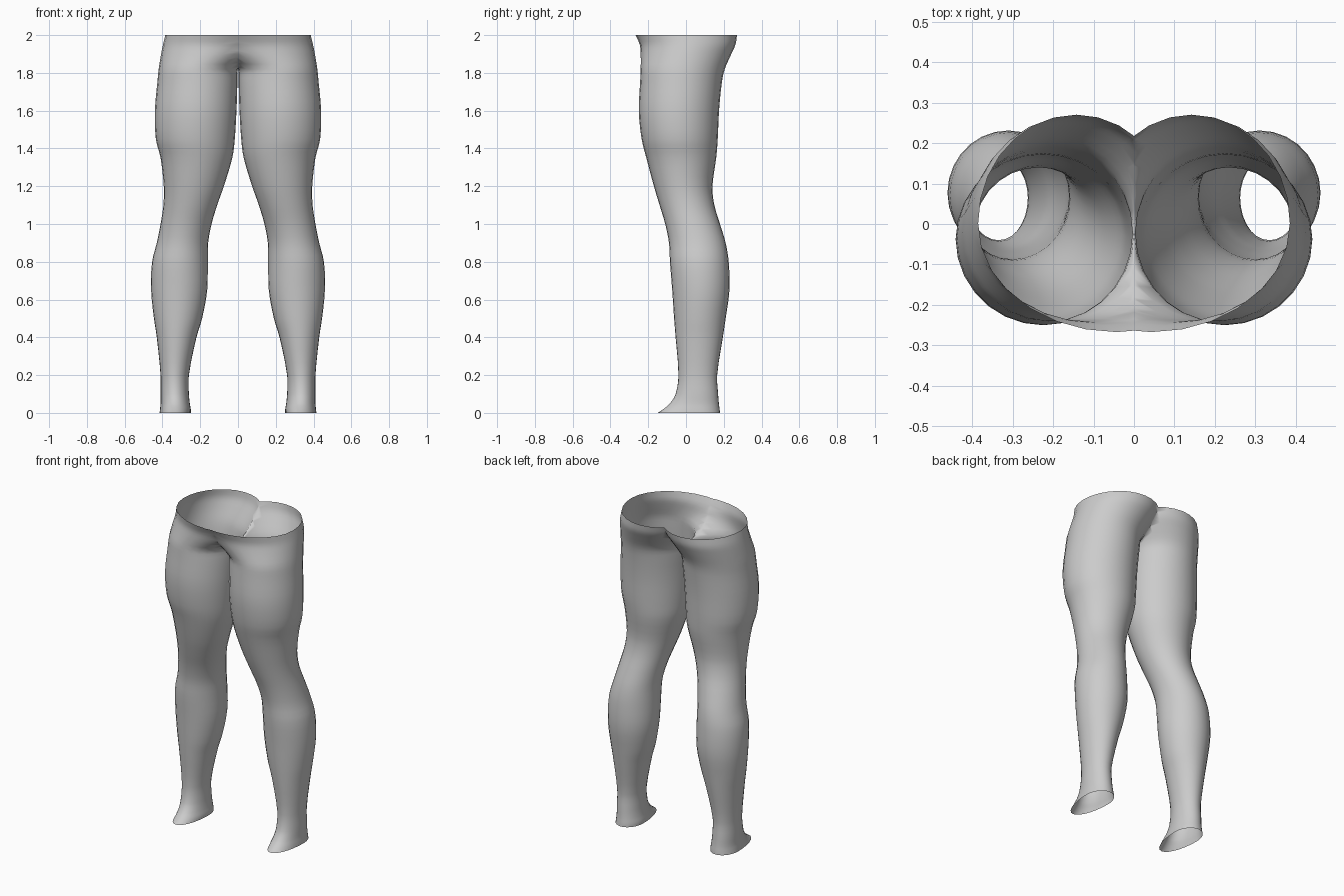
import bpy
import bmesh
import math

SIDES = 28      # points round each ring
STEPS = 3       # rings between two profile rows
FRONT_SPREAD = 3  # how much faster the belly joins than the seat

# Profile rows of one leg: height, inner x, outer x, front y, back y
PROFILE = [
    (0, .25, .415, -.15, .18),
    (.02, .25, .413, -.12, .178),
    (.05, .255, .41, -.085, .174),
    (.1, .26, .41, -.055, .17),
    (.2, .26, .41, -.04, .165),
    (.4, .22, .43, -.055, .195),
    (.5, .19, .445, -.063, .21),
    (.65, .163, .46, -.073, .23),
    (.8, .16, .455, -.085, .226),
    (.9, .158, .43, -.09, .21),
    (1, .14, .41, -.11, .18),
    (1.1, .11, .395, -.14, .15),
    (1.2, .075, .393, -.17, .14),
    (1.35, .03, .41, -.21, .16),
    (1.45, .017, .435, -.235, .168),
    (1.6, .008, .44, -.25, .175),
    (1.75, .003, .427, -.243, .19),
    (1.82, 0, .42, -.24, .205),
    (1.9, -.045, .407, -.24, .24),
    (1.95, -.075, .397, -.245, .262),
    (2, -.1, .385, -.267, .27),
]


def make_material(name, colour):
    mat = bpy.data.materials.new(name)
    mat.use_nodes = True
    mat.diffuse_color = colour
    mat.node_tree.nodes["Principled BSDF"].inputs["Base Color"].default_value = colour
    return mat


def slope(i, col):
    """Tangent of one profile column at row i."""
    a = PROFILE[max(i - 1, 0)]
    b = PROFILE[min(i + 1, len(PROFILE) - 1)]
    return (b[col] - a[col]) / (b[0] - a[0])


def smooth_rows():
    """Yield the profile refined with cubic curves."""
    for i in range(len(PROFILE) - 1):
        a, b = PROFILE[i], PROFILE[i + 1]
        h = b[0] - a[0]
        for s in range(STEPS):
            t = s / STEPS
            blend = t * t * (3 - 2 * t)
            row = [a[0] + h * t]
            for col in range(1, len(a)):
                row.append(a[col] + (b[col] - a[col]) * blend
                           + h * slope(i, col) * t * (1 - t) ** 2
                           - h * slope(i + 1, col) * t * t * (1 - t))
            yield row
    yield PROFILE[-1]


def ring_points(row):
    """Rounded cross-section; the foot has a long toe and a short heel."""
    z, inner, outer, front, back = row
    foot = max(0, 1 - z / .3)
    mid_y = (front + back) / 2 * (1 - foot) + .07 * foot
    for k in range(SIDES):
        angle = math.tau * k / SIDES
        c, s = math.cos(angle), math.sin(angle)
        # the belly side reaches the centre plane sooner than the seat
        x_in = inner * FRONT_SPREAD if inner < 0 and s < 0 else inner
        x = (x_in + outer) / 2 + (outer - x_in) / 2 * c
        y = mid_y + s * (back - mid_y if s > 0 else mid_y - front)
        yield x, y, z


def build_legs(material):
    bm = bmesh.new()
    rings = [[bm.verts.new(p) for p in ring_points(row)] for row in smooth_rows()]

    # Skin from sole to waist, open at both ends
    for low, high in zip(rings, rings[1:]):
        for k in range(SIDES):
            n = (k + 1) % SIDES
            bm.faces.new((low[k], low[n], high[n], high[k]))

    # Trim at the centre plane so both halves join above the crotch
    bmesh.ops.bisect_plane(bm, geom=bm.verts[:] + bm.edges[:] + bm.faces[:],
                           dist=1e-5, plane_co=(0, 0, 0), plane_no=(1, 0, 0),
                           clear_inner=True)
    for face in bm.faces:
        face.smooth = True

    mesh = bpy.data.meshes.new("legs")
    bm.to_mesh(mesh)
    bm.free()
    mesh.materials.append(material)
    legs = bpy.data.objects.new("legs", mesh)
    bpy.context.collection.objects.link(legs)

    # The other leg
    mirror = legs.modifiers.new("other_leg", "MIRROR")
    mirror.use_clip = True
    mirror.merge_threshold = .001
    return legs


cube = bpy.data.objects.get("Cube")
if cube:
    bpy.data.objects.remove(cube, do_unlink=True)

build_legs(make_material("light_grey", (.6, .6, .6, 1)))
